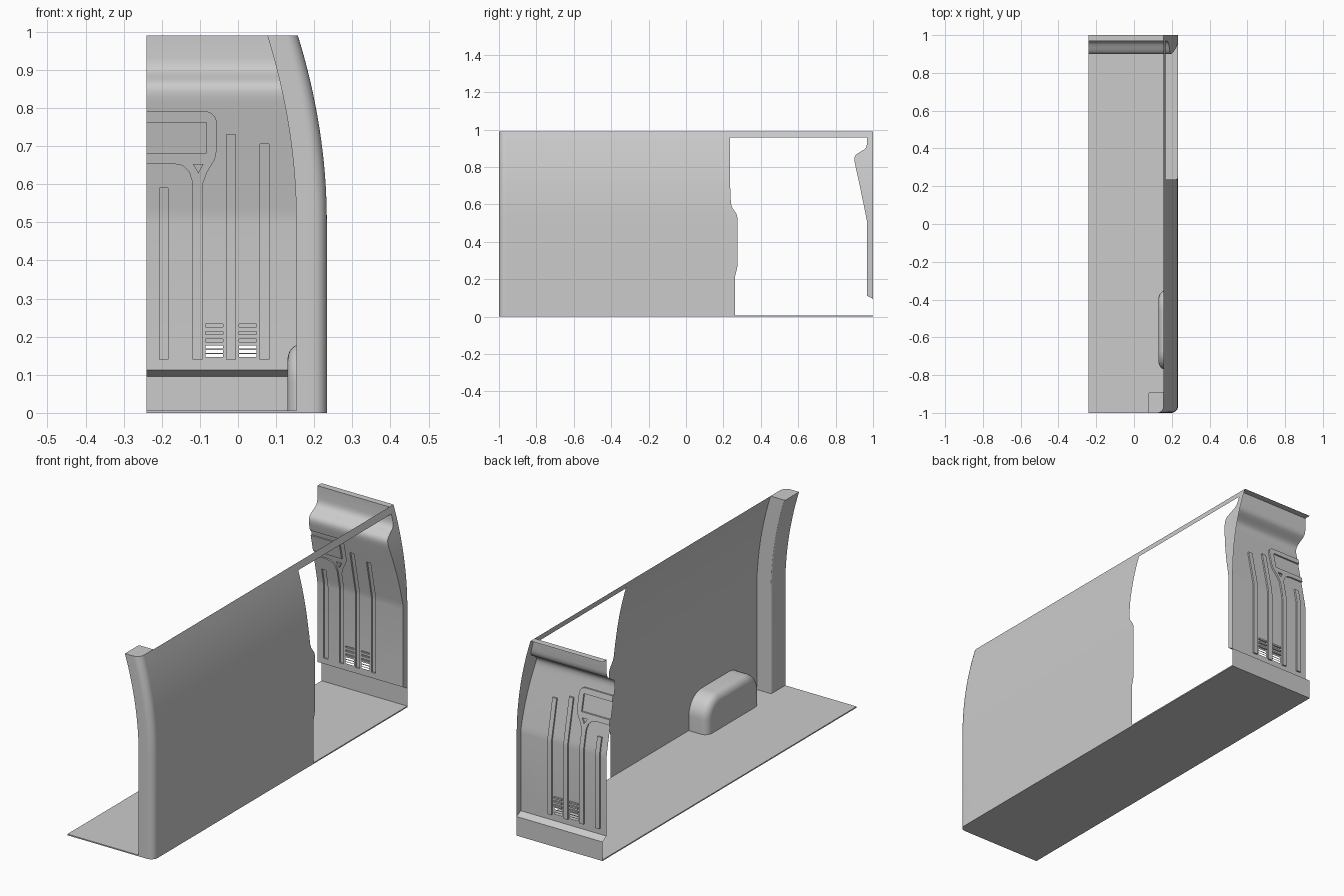
import bpy, bmesh, math
from mathutils import Vector
from mathutils.geometry import delaunay_2d_cdt

if "Cube" in bpy.data.objects:
    bpy.data.objects.remove(bpy.data.objects["Cube"])

TOP = 0.99
LEFT = -0.24


def wall_x(z):
    """Outer skin: upright below, leaning inward above."""
    return 0.233 - 0.076 * (max(0, z - 0.5) / 0.49) ** 2


def lerp_table(table, t):
    for (a, va), (b, vb) in zip(table, table[1:]):
        if t <= b:
            return va + (vb - va) * max(0, t - a) / (b - a)
    return table[-1][1]


def finish(name, bm):
    bmesh.ops.remove_doubles(bm, verts=bm.verts, dist=1e-5)
    bmesh.ops.recalc_face_normals(bm, faces=bm.faces)
    me = bpy.data.meshes.new(name)
    bm.to_mesh(me)
    bm.free()
    ob = bpy.data.objects.new(name, me)
    bpy.context.collection.objects.link(ob)
    bpy.ops.object.select_all(action='DESELECT')
    ob.select_set(True)
    bpy.context.view_layer.objects.active = ob
    bpy.ops.object.shade_smooth_by_angle(angle=math.radians(30))
    return ob


def loft(name, rows, closed=False, cap_end=False):
    bm = bmesh.new()
    vs = [[bm.verts.new(p) for p in r] for r in rows]
    n = len(vs[0])
    for a, b in zip(vs, vs[1:]):
        for i in range(n if closed else n - 1):
            j = (i + 1) % n
            bm.faces.new((a[i], a[j], b[j], b[i]))
    if cap_end:
        bm.faces.new(vs[-1])
    return finish(name, bm)


def arc(cx, cy, r, a0, a1, n=8):
    return [(cx + r * math.cos(math.radians(a0 + (a1 - a0) * i / n)),
             cy + r * math.sin(math.radians(a0 + (a1 - a0) * i / n))) for i in range(n + 1)]


def rect(x0, x1, z0, z1):
    return [(x0, z0), (x1, z0), (x1, z1), (x0, z1)]


CURVE_Z = [0, 0.25] + [0.5 + 0.49 * i / 16 for i in range(17)]
corner = arc(0.198, -0.965, 0.035, 0, -90)

# Floor with rounded outer rear corner
plan = [(LEFT, 1), (0.233, 1)] + corner + [(LEFT, -1)]
bm = bmesh.new()
f = bm.faces.new([bm.verts.new((x, y, 0)) for x, y in plan])
ext = bmesh.ops.extrude_face_region(bm, geom=[f], use_keep_orig=True)
for v in ext['geom']:
    if isinstance(v, bmesh.types.BMVert):
        v.co.z = 0.006
finish("floor", bm)

# Side skin up to the door opening
DOOR = [(0, 0.263), (0.22, 0.263), (0.245, 0.27), (0.27, 0.275), (0.53, 0.275), (0.55, 0.27),
        (0.585, 0.246), (0.605, 0.24), (0.7, 0.236), (TOP, 0.236)]
zs = sorted(set(CURVE_Z + [d[0] for d in DOOR]))
loft("side_wall", [[(wall_x(z), -0.965, z), (wall_x(z), lerp_table(DOOR, z), z)] for z in zs])

# Roof rail above the door opening
loft("door_header", [[(wall_x(z), 0.236, z), (wall_x(z), 1, z)] for z in (0.957, 0.975, TOP)])

# Rear corner pillar, a hollow section swept up the wall curve
section = [(0.233, -0.89)] + corner + [(0.153, -1)] + arc(0.163, -0.9, 0.01, 180, 90, 3)
loft("rear_pillar", [[(x + wall_x(z) - 0.233, y, z) for x, y in section] for z in CURVE_Z],
     closed=False, cap_end=True)
loft("rear_pillar_front_side", [[(wall_x(z), -0.89, z), (wall_x(z) - 0.07, -0.89, z)] for z in CURVE_Z])

# Wheel arch: rounded arch with a softened inner rim
def arch_ring(x, inset):
    w, h, r = 0.208 - inset, 0.18 - inset, 0.1 - inset
    pts = [(w, 0)] + arc(w - r, h - r, r, 0, 90, 10) + arc(r - w, h - r, r, 90, 180, 10) + [(-w, 0)]
    return [(x, y - 0.562, z) for y, z in pts]

rings = [arch_ring(0.232, 0)]
for i in range(9):
    a = math.radians(90 * i / 8)
    rings.append(arch_ring(0.165 - 0.035 * math.sin(a), 0.04 * (1 - math.cos(a))))
loft("wheel_arch", rings, cap_end=True)

# Bulkhead side profile: kick step, slant, rounded bulge, top
PROFILE = [(0, 1), (0.095, 1), (0.112, 0.968), (0.5, 0.968), (0.52, 0.966), (0.54, 0.962),
           (0.7, 0.929), (0.8, 0.907), (0.815, 0.904), (0.83, 0.901), (0.845, 0.9), (0.858, 0.903),
           (0.868, 0.911), (0.876, 0.923), (0.884, 0.936), (0.893, 0.952), (0.902, 0.961),
           (0.915, 0.966), (0.93, 0.968), (TOP, 0.968)]

# Bulkhead panel outlines: sunk grooves, raised islands, open slots
panel = [(LEFT, 0)] + [(wall_x(z), z) for z in CURVE_Z] + [(LEFT, TOP)]
ribs = [rect(x, x + 0.023, 0.14, top) for x, top in
        ((-0.206, 0.59), (-0.118, 0.6), (-0.03, 0.73), (0.058, 0.705))]
frame = ([(-0.26, 0.655), (-0.17, 0.655), (-0.145, 0.65), (-0.127, 0.633), (-0.118, 0.605), (-0.118, 0.58),
          (-0.095, 0.58), (-0.095, 0.597), (-0.083, 0.63), (-0.062, 0.665), (-0.057, 0.69)]
         + arc(-0.087, 0.76, 0.03, 0, 90, 6) + [(-0.26, 0.79)])
islands = [rect(-0.26, -0.083, 0.68, 0.763), [(-0.118, 0.653), (-0.104, 0.628), (-0.09, 0.653)]]
slots = {k: [rect(x, x + 0.046, z - 0.004, z + 0.004) for x in (-0.085, 0.002) for z in zz]
         for k, zz in (("sunk", (0.19, 0.21, 0.229)), ("open", (0.15, 0.161, 0.173)))}
groups = [("panel", [panel]), ("sunk", ribs + [frame] + slots["sunk"]),
          ("island", islands), ("open", slots["open"])]

coords, loops, kinds = [], [], []
for kind, shapes in groups:
    for s in shapes:
        loops.append(list(range(len(coords), len(coords) + len(s))))
        coords += [Vector(p) for p in s]
        kinds.append(kind)
pts, _, tris, _, _, origin = delaunay_2d_cdt(coords, [], loops, 1, 1e-6)

# Bulkhead: flat pressing first, then bent along the profile
bm = bmesh.new()
DEPTH = 0.008
cache, edge_levels = {}, {}

def vert(i, d):
    if (i, d) not in cache:
        cache[i, d] = bm.verts.new((pts[i].x, d, pts[i].y))
    return cache[i, d]

for tri, src in zip(tris, origin):
    tags = {kinds[k] for k in src}
    if "panel" not in tags or "open" in tags:
        continue
    d = DEPTH if "sunk" in tags and "island" not in tags else 0.0
    bm.faces.new([vert(i, d) for i in tri])
    for a, b in zip(tri, list(tri[1:]) + [tri[0]]):
        edge_levels.setdefault((min(a, b), max(a, b)), set()).add(d)
for (a, b), levels in edge_levels.items():
    if len(levels) == 2:
        bm.faces.new((vert(a, 0.0), vert(b, 0.0), vert(b, DEPTH), vert(a, DEPTH)))
for z, _ in PROFILE[1:-1]:
    bmesh.ops.bisect_plane(bm, geom=bm.verts[:] + bm.edges[:] + bm.faces[:], dist=1e-6,
                           plane_co=(0, 0, z), plane_no=(0, 0, 1))
for v in bm.verts:
    v.co.y += lerp_table(PROFILE, v.co.z)
finish("bulkhead", bm)

# Bulkhead top flange and outer side return
loft("bulkhead_top_flange", [[(LEFT, y, TOP), (wall_x(TOP), y, TOP)] for y in (0.968, 1)])
zs = sorted({z for z in CURVE_Z + [p[0] for p in PROFILE] if z >= 0.095})
loft("bulkhead_side_return", [[(wall_x(z), lerp_table(PROFILE, z), z), (wall_x(z), 1.0, z)] for z in zs])
